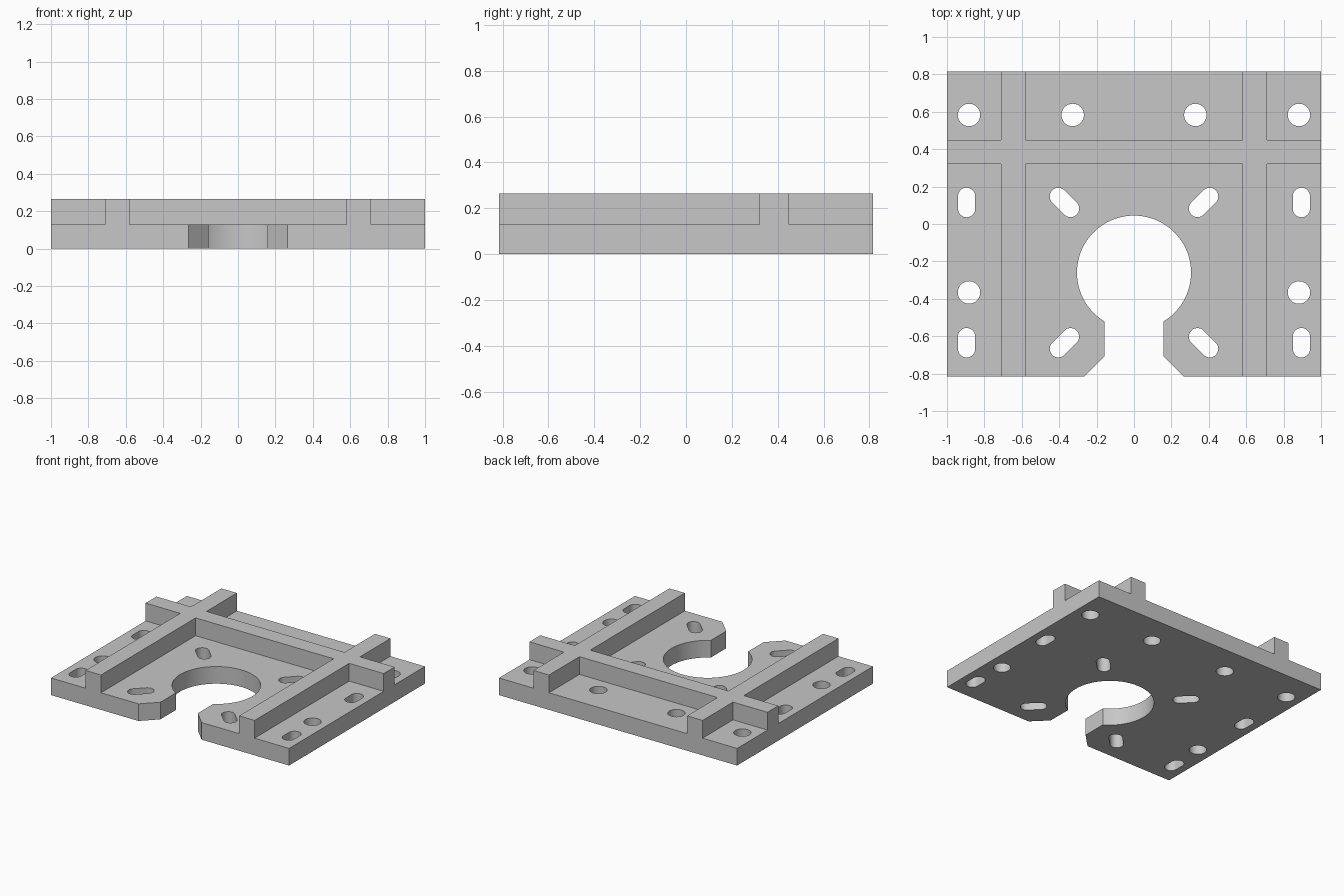
import bpy, bmesh, math

cube = bpy.data.objects.get("Cube")
if cube:
    bpy.data.objects.remove(cube, do_unlink=True)

HALF_X, HALF_Y = 1.0, 0.815
PLATE_TOP, RIB_TOP = 0.13, 0.265

grey = bpy.data.materials.new("plain grey")
grey.use_nodes = True
colour = (0.57, 0.57, 0.57, 1)
grey.diffuse_color = colour
grey.node_tree.nodes["Principled BSDF"].inputs["Base Color"].default_value = colour


def add_prism(bm, outline, z0, z1):
    """Extrude a counter-clockwise outline from z0 to z1."""
    low = [bm.verts.new((x, y, z0)) for x, y in outline]
    high = [bm.verts.new((x, y, z1)) for x, y in outline]
    bm.faces.new(low[::-1])
    bm.faces.new(high)
    for i in range(len(low)):
        j = (i + 1) % len(low)
        bm.faces.new((low[i], low[j], high[j], high[i]))


def make_object(name, outlines, z0, z1):
    bm = bmesh.new()
    for outline in outlines:
        add_prism(bm, outline, z0, z1)
    mesh = bpy.data.meshes.new(name)
    bm.to_mesh(mesh)
    bm.free()
    mesh.materials.append(grey)
    obj = bpy.data.objects.new(name, mesh)
    bpy.context.collection.objects.link(obj)
    return obj


def slot(cx, cy, radius, half_run=0.0, angle=90, steps=24):
    """Rounded slot; a zero run gives a round hole."""
    a = math.radians(angle)
    points = []
    for end in (1, -1):
        ex, ey = cx + end * half_run * math.cos(a), cy + end * half_run * math.sin(a)
        start = a - end * math.pi / 2
        if end == -1:
            start = a + math.pi / 2
        count = steps + 1 if half_run else steps
        for i in range(count):
            t = start + math.pi * i / steps
            points.append((ex + radius * math.cos(t), ey + radius * math.sin(t)))
    return points


def rib_outline(x0, x1, y0, y1):
    """Two lengthwise rails joined and crossed by one full-width bar."""
    right = [(x0, y0), (x0, -HALF_Y), (x1, -HALF_Y), (x1, y0), (HALF_X, y0),
             (HALF_X, y1), (x1, y1), (x1, HALF_Y), (x0, HALF_Y), (x0, y1)]
    return right + [(-x, y) for x, y in right[::-1]]


# Base plate outline with a round opening and a chamfered front throat
bore_y, bore_r, throat, flare = -0.26, 0.305, 0.157, 0.265
start = -math.acos(throat / bore_r)
sweep = math.pi - 2 * start
bore = [(bore_r * math.cos(start + sweep * i / 64),
         bore_y + bore_r * math.sin(start + sweep * i / 64)) for i in range(65)]
chamfer_y = -HALF_Y + flare - throat
outline = [(flare, -HALF_Y), (HALF_X, -HALF_Y), (HALF_X, HALF_Y),
           (-HALF_X, HALF_Y), (-HALF_X, -HALF_Y), (-flare, -HALF_Y),
           (-throat, chamfer_y)] + bore[::-1] + [(throat, chamfer_y)]
mount = make_object("mounting_plate", [outline], 0, PLATE_TOP)

# Raised ribs, sunk slightly into the plate
ribs = make_object("ribs", [rib_outline(0.58, 0.71, 0.32, 0.45)], 0.05, RIB_TOP)

# Bolt holes and adjustment slots, mirrored left and right
holes = []
for side in (1, -1):
    for x, y in ((0.882, 0.583), (0.328, 0.583), (0.882, -0.366)):
        holes.append(slot(side * x, y, 0.06))
    for y, tilt in ((0.115, 45), (-0.635, -45)):
        holes.append(slot(side * 0.895, y, 0.046, 0.033))
        holes.append(slot(side * 0.372, y, 0.046, 0.046, side * tilt))
drills = make_object("hole_cutters", holes, -0.1, 0.2)

for helper, operation in ((ribs, 'UNION'), (drills, 'DIFFERENCE')):
    mod = mount.modifiers.new(helper.name, 'BOOLEAN')
    mod.object = helper
    mod.operation = operation
    mod.solver = 'EXACT'
    bpy.context.view_layer.objects.active = mount
    bpy.ops.object.modifier_apply(modifier=mod.name)
    bpy.data.objects.remove(helper, do_unlink=True)

bpy.ops.object.select_all(action='DESELECT')
mount.select_set(True)
bpy.context.view_layer.objects.active = mount
bpy.ops.object.shade_smooth_by_angle(angle=math.radians(30))
